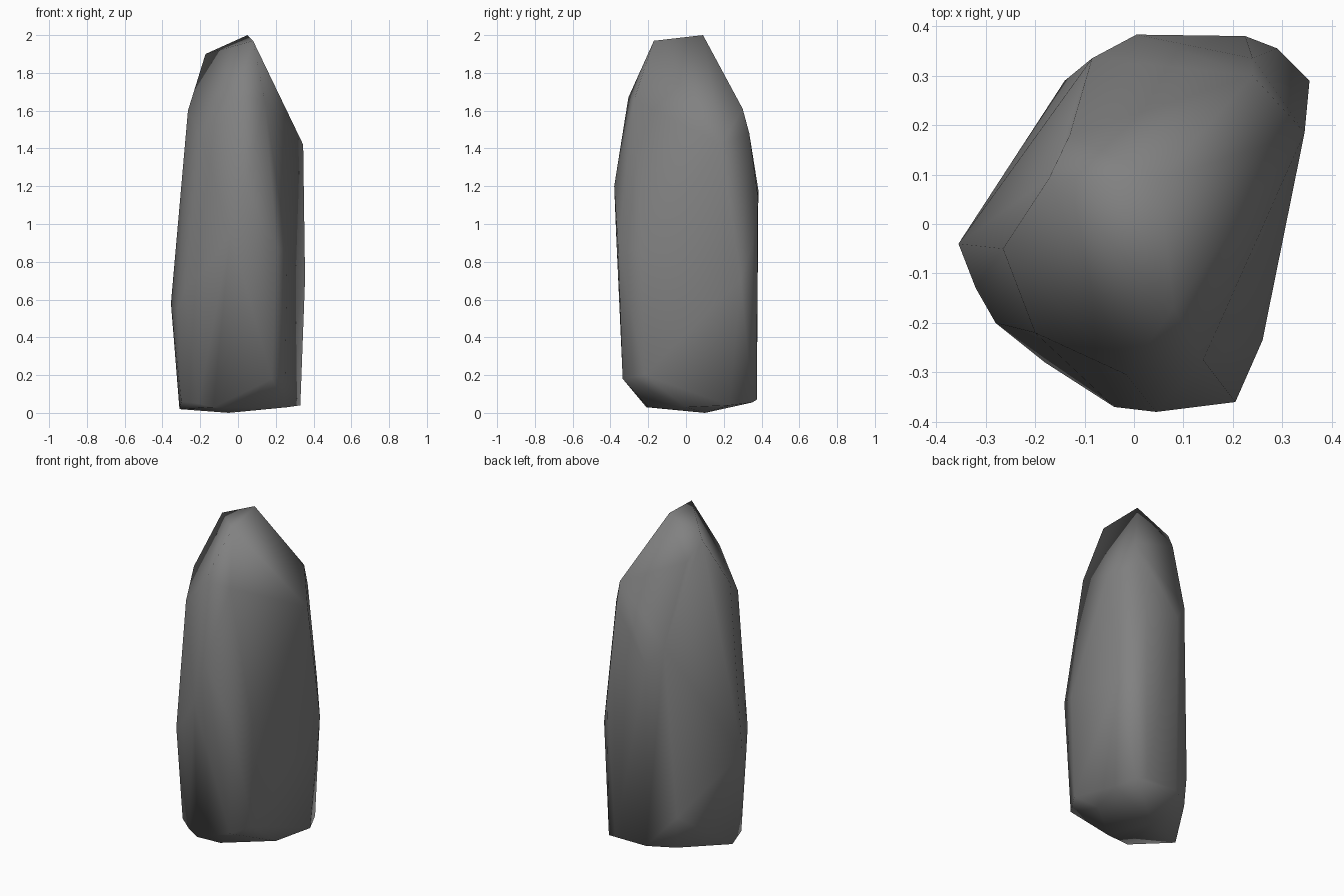
import bpy
import bmesh
from mathutils import Vector

# Corner points of the standing stone, from base to tip
base = [
    (-0.05, 0.10, 0.0), (-0.31, -0.01, 0.02), (-0.30, -0.11, 0.06),
    (-0.21, -0.18, 0.05), (-0.13, -0.21, 0.03), (0.02, -0.20, 0.03),
    (0.26, 0.0, 0.03), (0.33, 0.23, 0.04), (0.28, 0.35, 0.055),
    (0.22, 0.375, 0.07), (0.01, 0.375, 0.07), (-0.13, 0.28, 0.06),
]
body = [
    (0.18, -0.335, 0.18), (0.25, -0.22, 0.2), (-0.14, 0.29, 0.25),
    (-0.355, -0.04, 0.58), (-0.32, -0.13, 0.55), (-0.28, -0.20, 0.66),
    (-0.18, -0.28, 0.75), (-0.04, -0.37, 0.95), (0.205, -0.36, 0.88),
    (0.26, -0.235, 0.85), (0.355, 0.29, 0.71), (0.29, 0.355, 0.9),
    (0.225, 0.38, 1.15), (0.005, 0.383, 1.18), (0.045, -0.38, 1.2),
]
left_shoulder, left_tip, front_tip = (-0.265, -0.05, 1.6), (-0.172, 0.092, 1.9), (0.08, -0.17, 1.97)
crown = [
    (-0.085, 0.335, 1.30), (0.345, 0.185, 1.42), (0.24, 0.335, 1.48),
    (0.24, 0.30, 1.61), (-0.20, -0.22, 1.47), (-0.015, -0.305, 1.67),
    (0.14, -0.275, 1.66), (-0.13, 0.18, 1.78), (0.05, 0.09, 2.0),
    left_shoulder, left_tip, front_tip,
]

# Wrap the corners in a faceted skin
bm = bmesh.new()
for p in base + body + crown:
    bm.verts.new(p)
bmesh.ops.convex_hull(bm, input=bm.verts[:])
loose = [v for v in bm.verts if not v.link_faces]
bmesh.ops.delete(bm, geom=loose, context='VERTS')

# Turn the edge on the left of the crown so the front facet reaches the left tip
ends = (Vector(left_shoulder), Vector(front_tip))
turn = [e for e in bm.edges
        if all(any((v.co - p).length < 0.001 for v in e.verts) for p in ends)]
if turn:
    bmesh.ops.rotate_edges(bm, edges=turn, use_ccw=False)

bmesh.ops.recalc_face_normals(bm, faces=bm.faces[:])
for f in bm.faces:
    f.smooth = True

mesh = bpy.data.meshes.new("standing_stone")
bm.to_mesh(mesh)
bm.free()
stone = bpy.data.objects.new("standing_stone", mesh)
bpy.context.collection.objects.link(stone)

# Plain grey stone
grey = bpy.data.materials.new("stone grey")
grey.diffuse_color = (0.22, 0.22, 0.22, 1)
mesh.materials.append(grey)
